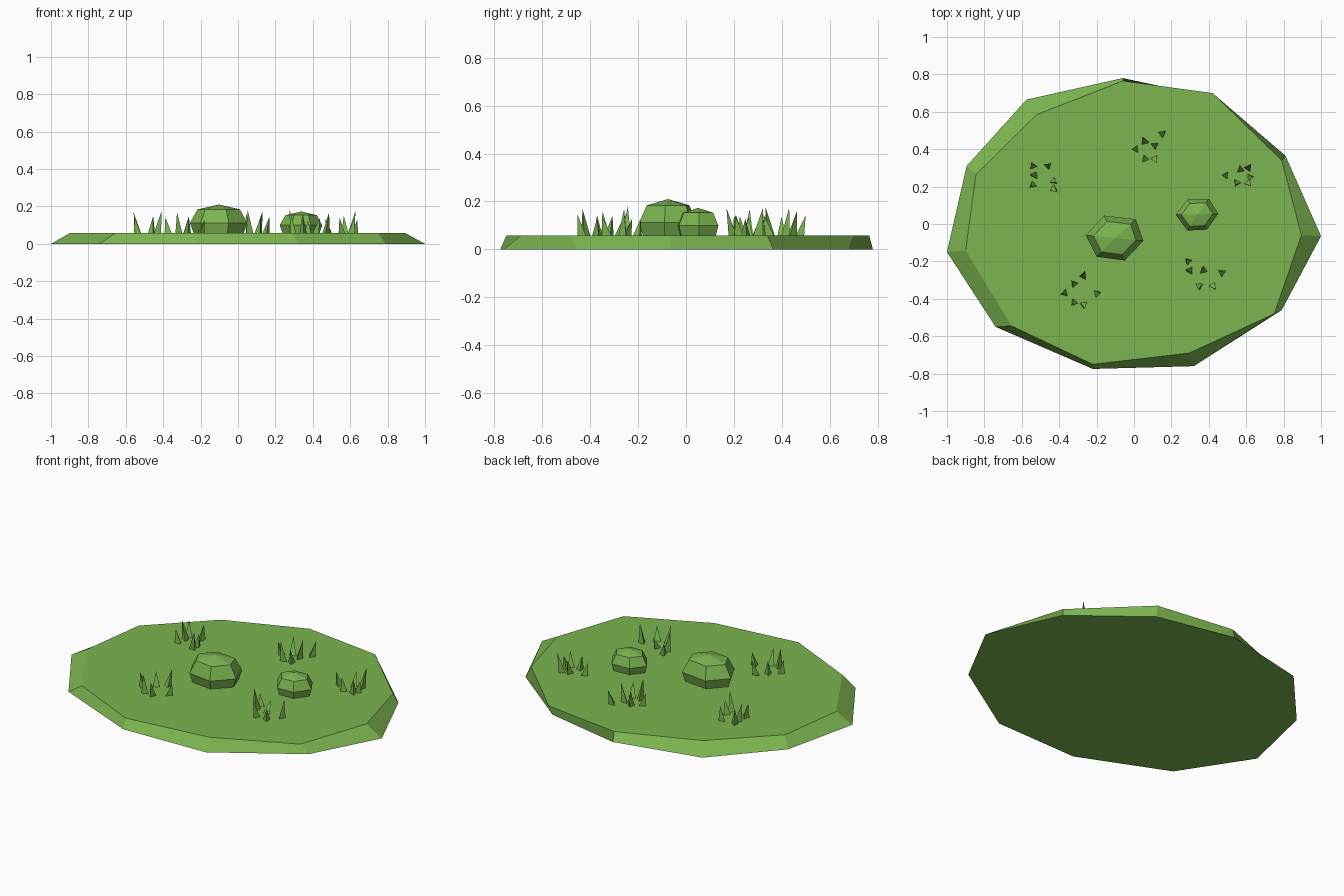
import bpy, math, random
from mathutils import Vector

if "Cube" in bpy.data.objects:
    bpy.data.objects.remove(bpy.data.objects["Cube"])

random.seed(4)
GROUND = 0.057

leaf = bpy.data.materials.new("grass green")
leaf.diffuse_color = (0.20, 0.46, 0.08, 1)
leaf.use_nodes = True
leaf.node_tree.nodes["Principled BSDF"].inputs["Base Color"].default_value = leaf.diffuse_color


def add_mesh(name, verts, faces):
    mesh = bpy.data.meshes.new(name)
    mesh.from_pydata(verts, [], faces)
    mesh.materials.append(leaf)
    obj = bpy.data.objects.new(name, mesh)
    bpy.context.collection.objects.link(obj)
    return obj


def loft(rings, apex=None):
    """Join equal-sized counter-clockwise rings, capped below and above."""
    n = len(rings[0])
    verts = [v for ring in rings for v in ring]
    faces = [tuple(reversed(range(n)))]
    for k in range(len(rings) - 1):
        a, b = k * n, (k + 1) * n
        faces += [(a + i, a + (i + 1) % n, b + (i + 1) % n, b + i) for i in range(n)]
    top = (len(rings) - 1) * n
    if apex:
        verts.append(apex)
        faces += [(top + i, top + (i + 1) % n, len(verts) - 1) for i in range(n)]
    else:
        faces.append(tuple(range(top, top + n)))
    return verts, faces


# Irregular ground slab with sloping sides
low = [(-0.06, 0.78), (-0.575, 0.665), (-0.895, 0.31), (-1, -0.15), (-0.74, -0.55),
       (-0.22, -0.775), (0.32, -0.76), (0.79, -0.46), (1, -0.065), (0.81, 0.365), (0.41, 0.68)]
high = [(-0.06, 0.765), (-0.52, 0.585), (-0.845, 0.265), (-0.9, -0.14), (-0.655, -0.545),
        (-0.22, -0.75), (0.295, -0.69), (0.75, -0.48), (0.895, -0.06), (0.79, 0.34), (0.42, 0.70)]
add_mesh("ground_slab", *loft([[(x, y, 0) for x, y in low],
                               [(x, y, GROUND) for x, y in high]]))


# Six-sided bushes: narrow foot, wide belly, smaller crown, low point
def bush(name, outline, belly, crown, peak):
    cx = sum(p[0] for p in outline) / len(outline)
    cy = sum(p[1] for p in outline) / len(outline)
    rings = [[(cx + (x - cx) * s, cy + (y - cy) * s, z) for x, y in outline]
             for s, z in ((0.86, GROUND - 0.005), (1, belly), (0.74, crown))]
    add_mesh(name, *loft(rings, (cx, cy, peak)))


bush("large_bush", [(-0.16, 0.045), (-0.257, -0.06), (-0.20, -0.175),
                    (-0.05, -0.195), (0.05, -0.09), (0.01, 0.025)], 0.112, 0.184, 0.21)
bush("small_bush", [(0.285, 0.13), (0.223, 0.05), (0.285, -0.035),
                    (0.39, -0.03), (0.45, 0.055), (0.40, 0.135)], 0.10, 0.153, 0.173)

# Grass tufts: three-sided leaning blades, grouped by tuft
tufts = [
    [(-0.54, 0.31), (-0.46, 0.31), (-0.53, 0.26), (-0.54, 0.21), (-0.43, 0.23), (-0.43, 0.19)],
    [(0.15, 0.48), (0.11, 0.42), (0.06, 0.44), (0.01, 0.40), (0.06, 0.35), (0.11, 0.35)],
    [(0.61, 0.30), (0.57, 0.29), (0.49, 0.26), (0.62, 0.25), (0.55, 0.22), (0.61, 0.22)],
    [(-0.27, -0.28), (-0.32, -0.32), (-0.37, -0.37), (-0.20, -0.37), (-0.32, -0.42), (-0.27, -0.43)],
    [(0.29, -0.20), (0.30, -0.25), (0.37, -0.25), (0.47, -0.26), (0.35, -0.33), (0.42, -0.33)],
]
for t, spots in enumerate(tufts):
    middle = sum((Vector(p) for p in spots), Vector((0, 0))) / len(spots)
    verts, faces = [], []
    for p in spots:
        foot = Vector(p)
        out = (foot - middle).normalized()
        tip = foot + out * random.uniform(0.012, 0.03)
        turn = math.atan2(out.y, out.x) + random.uniform(-0.4, 0.4)
        ring = [(foot.x + 0.023 * math.cos(turn + k * math.tau / 3),
                 foot.y + 0.023 * math.sin(turn + k * math.tau / 3),
                 GROUND - 0.003) for k in range(3)]
        v, f = loft([ring], (tip.x, tip.y, random.uniform(0.125, 0.182)))
        faces += [tuple(i + len(verts) for i in face) for face in f]
        verts += v
    add_mesh(f"grass_tuft_{t + 1}", verts, faces)
